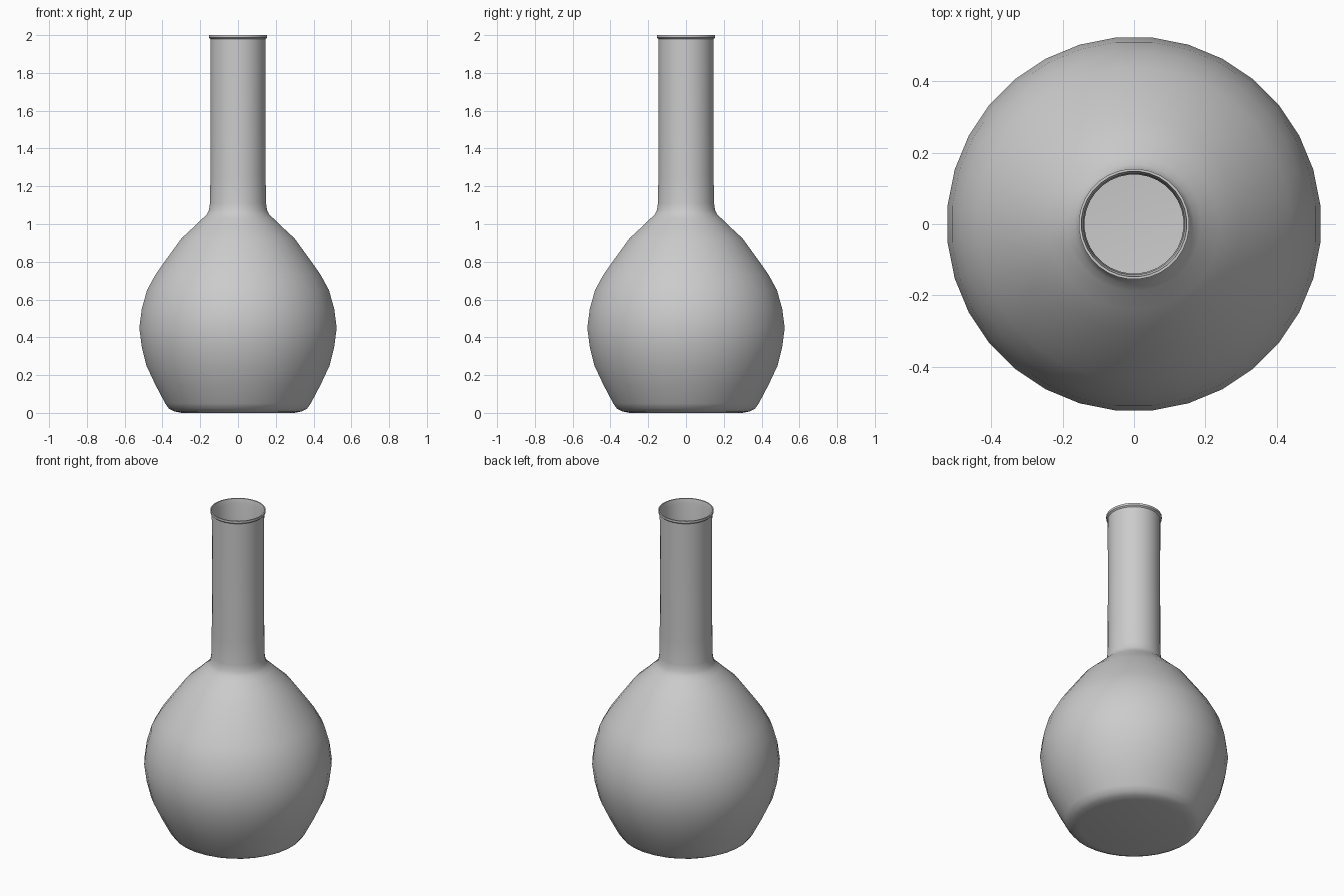
import bpy, bmesh, math

if "Cube" in bpy.data.objects:
    bpy.data.objects.remove(bpy.data.objects["Cube"])

SEGMENTS = 32
WALL = 0.007

# Outer silhouette (radius, height), bottom to rim
outer = [(0.30, 0.0), (0.34, 0.008), (0.367, 0.022), (0.387, 0.05), (0.44, 0.15),
         (0.487, 0.25), (0.512, 0.35), (0.525, 0.45), (0.512, 0.55), (0.484, 0.65),
         (0.44, 0.73), (0.398, 0.79), (0.30, 0.925), (0.24, 0.98), (0.188, 1.03),
         (0.167, 1.05), (0.155, 1.073), (0.149, 1.11), (0.147, 1.25), (0.146, 1.6),
         (0.147, 1.98), (0.155, 1.987), (0.155, 2.0)]

# Inner wall follows the outside, from rim down to the floor
inner = [(0.148, 2.0), (0.142, 1.97)]
inner += [(r - WALL, max(z, WALL)) for r, z in reversed(outer[2:-3])]
inner += [(0.30, WALL)]


def lathe(name, profile):
    bm = bmesh.new()
    rings = []
    for r, z in profile:
        ring = []
        for i in range(SEGMENTS):
            a = 2 * math.pi * (i + 0.5) / SEGMENTS
            ring.append(bm.verts.new((r * math.cos(a), r * math.sin(a), z)))
        rings.append(ring)
    for low, high in zip(rings, rings[1:]):
        for i in range(SEGMENTS):
            j = (i + 1) % SEGMENTS
            bm.faces.new((low[i], low[j], high[j], high[i]))
    # Close the underside and the inner floor
    bm.faces.new(list(reversed(rings[0])))
    bm.faces.new(rings[-1])
    mesh = bpy.data.meshes.new(name)
    bm.to_mesh(mesh)
    bm.free()
    obj = bpy.data.objects.new(name, mesh)
    bpy.context.collection.objects.link(obj)
    bpy.context.view_layer.objects.active = obj
    obj.select_set(True)
    bpy.ops.object.shade_smooth_by_angle(angle=math.radians(40))
    return obj


# Flask: round body, long neck and small lip
lathe("flask", outer + inner)
